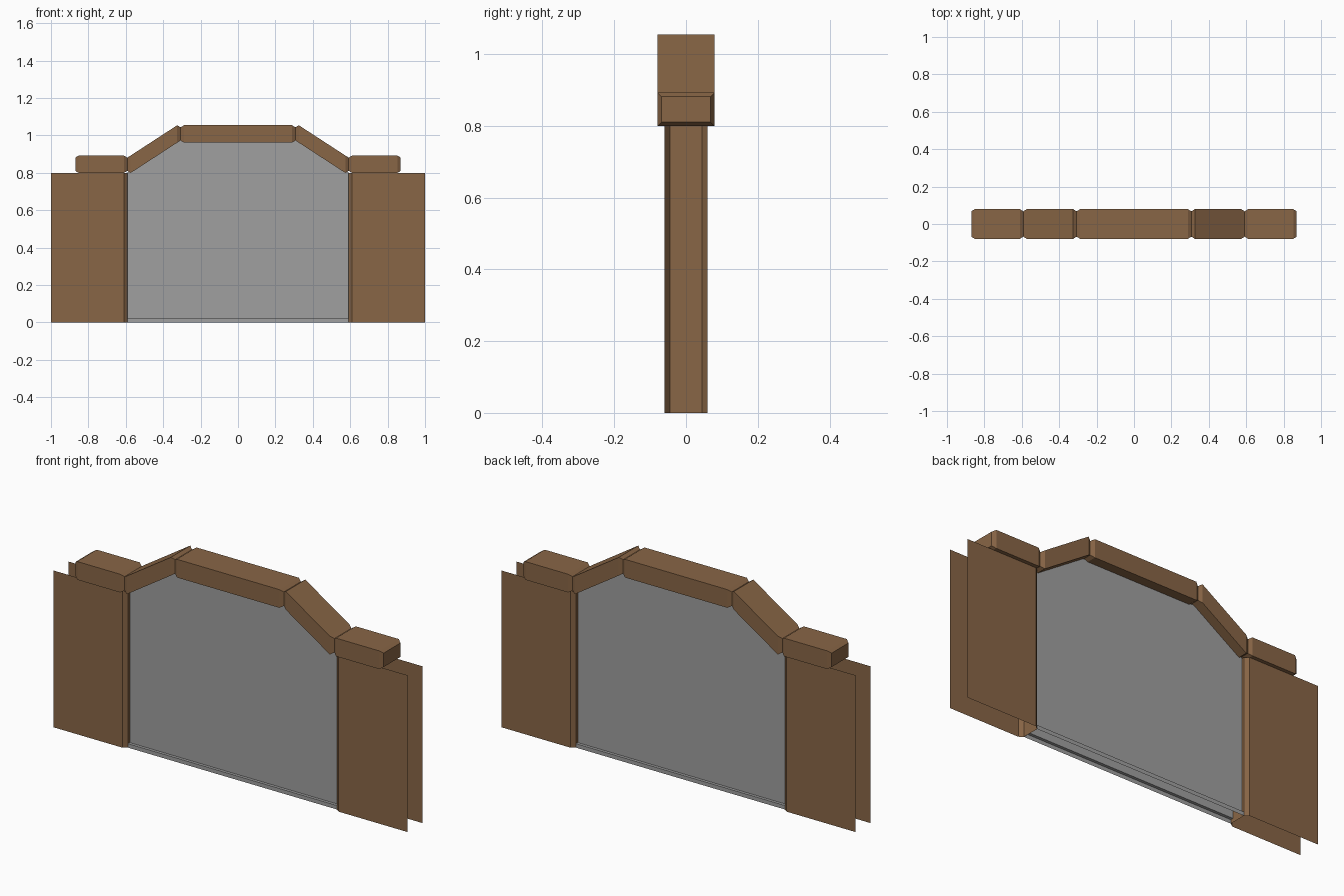
import bpy

if "Cube" in bpy.data.objects:
    bpy.data.objects.remove(bpy.data.objects["Cube"])

def material(name, colour):
    m = bpy.data.materials.new(name)
    m.diffuse_color = (*colour, 1)
    m.use_nodes = True
    m.node_tree.nodes["Principled BSDF"].inputs["Base Color"].default_value = m.diffuse_color
    return m

WOOD = material("brown wood", (0.25, 0.133, 0.061))
GREY = material("grey door", (0.35, 0.35, 0.35))

def make(name, verts, faces, mat):
    me = bpy.data.meshes.new(name)
    me.from_pydata(verts, [], faces)
    me.materials.append(mat)
    ob = bpy.data.objects.new(name, me)
    bpy.context.collection.objects.link(ob)
    return ob

def beam(name, x0, x1, zc0, zc1):
    """Beam with vertical, chamfered ends; its centre height runs zc0 to zc1."""
    c, hy, hz = 0.018, 0.079, 0.0465
    verts, faces = [], []
    for x, z, d in ((x0, zc0, 0.011), (x0 + c, zc0, 0), (x1 - c, zc1, 0), (x1, zc1, 0.011)):
        for sy, sz in ((-1, -1), (1, -1), (1, 1), (-1, 1)):
            verts.append((x, sy * (hy - d), z + sz * (hz - d)))
    for r in range(0, 12, 4):
        for k in range(4):
            n = (k + 1) % 4
            faces.append((r + k, r + 4 + k, r + 4 + n, r + n))
    faces += [(0, 1, 2, 3), (15, 14, 13, 12)]
    make(name, verts, faces, WOOD)

# Top beams
LOW, HIGH = 0.846, 1.008
beam("top_beam", -0.307, 0.307, HIGH, HIGH)
beam("left_slanted_beam", -0.592, -0.307, LOW, HIGH)
beam("right_slanted_beam", 0.307, 0.592, HIGH, LOW)
beam("left_end_beam", -0.87, -0.592, LOW, LOW)
beam("right_end_beam", 0.592, 0.87, LOW, LOW)

# Side walls: open shells wrapping around a chamfered jamb
for side, s in (("left", -1), ("right", 1)):
    path = [(1, -0.06), (0.61, -0.06), (0.59, -0.045), (0.59, 0.045), (0.61, 0.06), (1, 0.06)]
    n = len(path)
    verts = [(s * x, y, z) for z in (0, 0.8) for x, y in path]
    faces = [(i, i + n, i + n + 1, i + 1) for i in range(n - 1)]
    if s > 0:
        faces = [f[::-1] for f in faces]
    faces = [f[::-1] for f in faces]
    make(side + "_wall", verts, faces, WOOD)

# Door sheets on both sides, each with a stepped sill at the bottom
for side, s in (("front", -1), ("back", 1)):
    half = [(0.59, 0.02), (0.59, 0.805), (0.575, 0.805), (0.315, 0.968)]
    outline = half + [(-x, z) for x, z in reversed(half)]
    verts = [(x, s * 0.03, z) for x, z in outline]
    verts += [(x, s * 0.045, z) for z in (0.02, 0) for x in (0.59, -0.59)]
    faces = [tuple(range(8))[::-1], (0, 7, 9, 8), (8, 9, 11, 10)]
    if s < 0:
        faces = [f[::-1] for f in faces]
    door = make(side + "_door", verts, faces, GREY)
    door.data.update()
    # Face the sheet outward
    if door.data.polygons[0].normal.y * s < 0:
        door.data.flip_normals()
    # Keep the sill facing outward as well
    for p in door.data.polygons:
        if p.index == 2 and p.normal.y * s < 0:
            p.flip()
        if p.index == 1 and p.normal.z < 0:
            p.flip()
